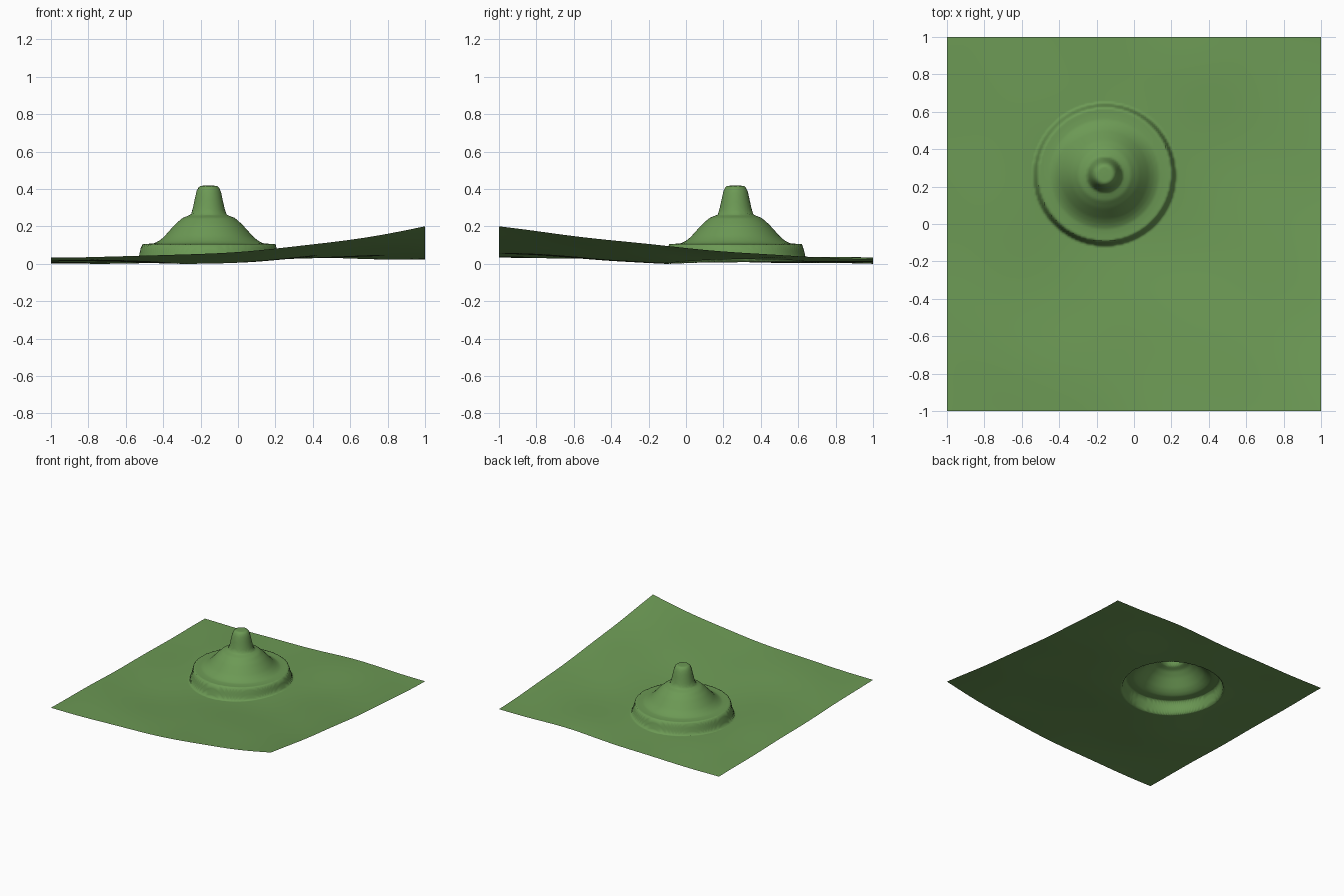
import bpy
import bmesh
from math import exp, sin, hypot

cube = bpy.data.objects.get("Cube")
if cube:
    bpy.data.objects.remove(cube, do_unlink=True)

CX, CY = -0.157, 0.265      # centre of the mound
RIM, FOOT = 0.358, 0.38     # rim edge and where the bank meets the ground

# Mound profile: radius, height
PROFILE = [(0, 0.43), (0.045, 0.429), (0.06, 0.415), (0.068, 0.39),
           (0.082, 0.32), (0.094, 0.276), (0.105, 0.271), (0.14, 0.257),
           (0.18, 0.222), (0.24, 0.155), (0.265, 0.135), (0.29, 0.122),
           (0.32, 0.119), (RIM, 0.118)]


def bump(x, y, cx, cy, width):
    return exp(-((x - cx) ** 2 + (y - cy) ** 2) / width ** 2)


# Gently rolling land that climbs towards one corner
def ground(x, y):
    u, v = (1 + x) / 2, (1 - y) / 2
    z = 0.012 + 0.018 * u + 0.03 * (1 - u) * v + 0.18 * u ** 2.2 * v ** 1.4
    z -= 0.03 * bump(x, y, -0.1, -0.1, 0.45)
    z += 0.02 * bump(x, y, 0.45, 0.9, 0.4)
    z += 0.012 * bump(x, y, -0.6, -0.8, 0.35)
    return z + 0.003 * sin(7 * x + 3 * y) * sin(6 * y - 2 * x)


def mound(r):
    for (r0, z0), (r1, z1) in zip(PROFILE, PROFILE[1:]):
        if r <= r1:
            return z0 + (z1 - z0) * (r - r0) / (r1 - r0)
    return PROFILE[-1][1]


def height(x, y):
    r = hypot(x - CX, y - CY)
    t = min(max((r - RIM) / (FOOT - RIM), 0), 1)
    return mound(r) * (1 - t) + ground(x, y) * t


# Land sheet with the stepped mound raised out of it
bm = bmesh.new()
bmesh.ops.create_grid(bm, x_segments=200, y_segments=200, size=1)
for vert in bm.verts:
    vert.co.z = height(vert.co.x, vert.co.y)
lowest = min(vert.co.z for vert in bm.verts)
for vert in bm.verts:
    vert.co.z -= lowest
for face in bm.faces:
    face.smooth = True
mesh = bpy.data.meshes.new("terrain")
bm.to_mesh(mesh)
bm.free()
terrain = bpy.data.objects.new("terrain", mesh)
bpy.context.collection.objects.link(terrain)

# Grass colour
grass = bpy.data.materials.new("grass_green")
grass.use_nodes = True
colour = (0.15, 0.32, 0.09, 1)
grass.diffuse_color = colour
grass.node_tree.nodes["Principled BSDF"].inputs["Base Color"].default_value = colour
mesh.materials.append(grass)
